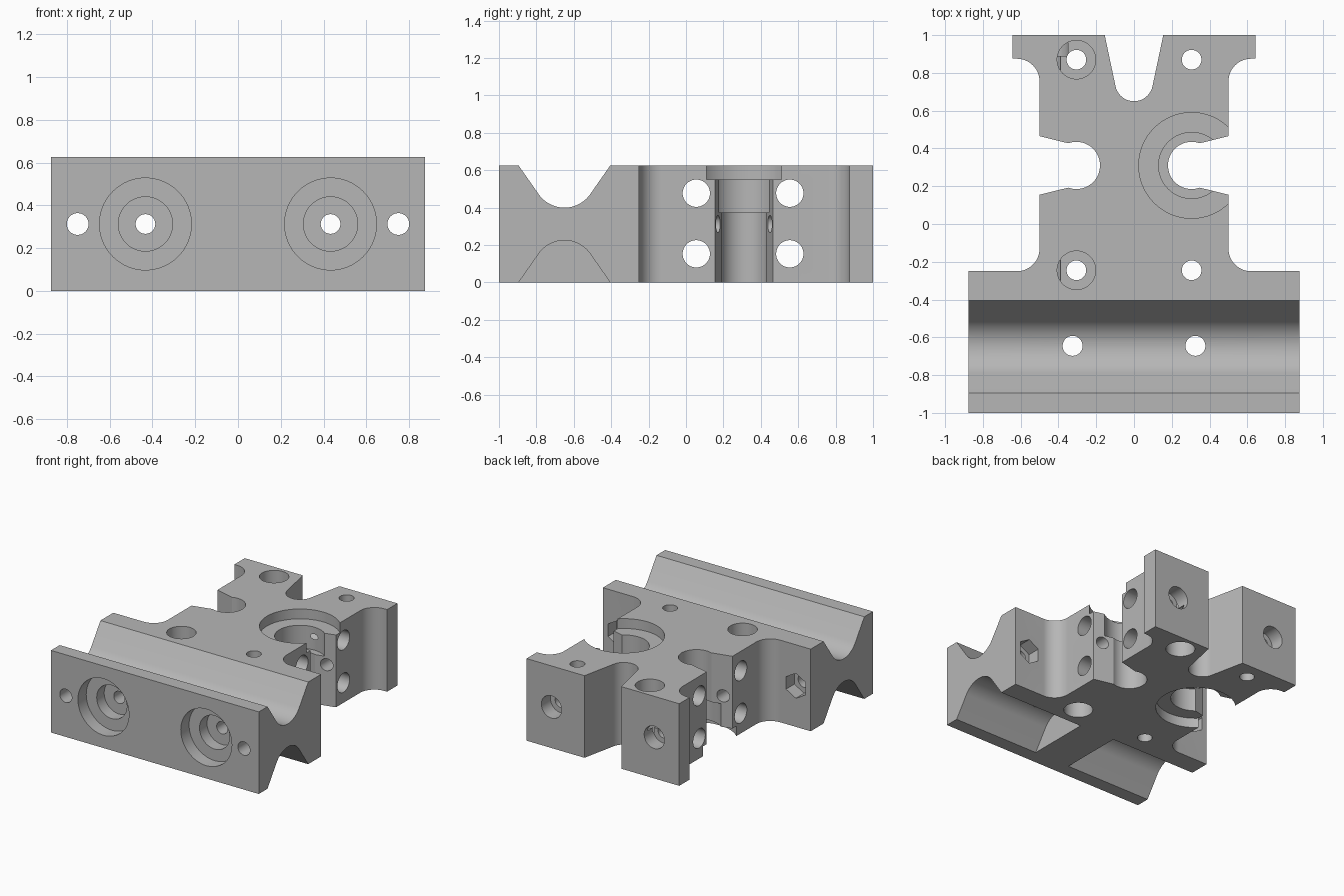
import bpy, bmesh
from math import sin, cos, radians, pi
from mathutils import Matrix, Vector

if "Cube" in bpy.data.objects:
    bpy.data.objects.remove(bpy.data.objects["Cube"])

H = 0.625      # plate thickness
MID = H / 2

grey = bpy.data.materials.new("plain grey")
grey.use_nodes = True
grey.diffuse_color = (0.47, 0.47, 0.47, 1)
grey.node_tree.nodes["Principled BSDF"].inputs["Base Color"].default_value = grey.diffuse_color


def arc(cx, cy, r, start, end, n=16):
    angles = [radians(start + (end - start) * i / n) for i in range(n + 1)]
    return [(cx + r * cos(a), cy + r * sin(a)) for a in angles]


def finish(bm, name):
    bmesh.ops.recalc_face_normals(bm, faces=bm.faces)
    mesh = bpy.data.meshes.new(name)
    bm.to_mesh(mesh)
    bm.free()
    mesh.materials.append(grey)
    ob = bpy.data.objects.new(name, mesh)
    bpy.context.collection.objects.link(ob)
    return ob


def prism(name, points, vector):
    """Extrude a closed loop of 3D points along a vector."""
    bm = bmesh.new()
    face = bm.faces.new([bm.verts.new(p) for p in points])
    top = bmesh.ops.extrude_face_region(bm, geom=[face])["geom"]
    bmesh.ops.translate(bm, vec=vector, verts=[v for v in top if isinstance(v, bmesh.types.BMVert)])
    return finish(bm, name)


def rod(name, start, end, r, sides=48):
    """Cylinder between two points."""
    a, b = Vector(start), Vector(end)
    d = b - a
    bm = bmesh.new()
    turn = d.to_track_quat('Z', 'Y').to_matrix().to_4x4()
    bmesh.ops.create_cone(bm, cap_ends=True, segments=sides, radius1=r, radius2=r, depth=d.length,
                          matrix=Matrix.Translation((a + b) / 2) @ turn)
    return finish(bm, name)


# Plan outline: one half, then mirrored
half = [(0.875, -1), (0.875, -0.25)]
half += arc(0.62, -0.13, 0.12, 270, 180)
half += [(0.5, 0.155)] + arc(0.305, 0.31, 0.125, 290, 70, 40) + [(0.5, 0.465)]
half += arc(0.62, 0.755, 0.12, 180, 90)
half += [(0.643, 0.875), (0.643, 1), (0.155, 1)]
half += arc(0, 0.75, 0.1, -11, -90)
outline = half + [(-x, y) for x, y in reversed(half[:-1])]
body = prism("bracket_body", [(x, y, 0) for x, y in outline], (0, 0, H))

cutters = []


def cut(ob):
    ob.hide_render = True
    cutters.append(ob)


# Rounded V grooves across the front block, the lower one split by a bridge
slope = 0.245 / 0.225 * 0.1
groove = [(-0.65 - 0.245 - slope * 0.64, H + 0.1)]
groove += arc(-0.65, 0.4 + 0.168, 0.168, 215, 325, 24)
groove += [(-0.65 + 0.245 + slope * 0.64, H + 0.1)]
cut(prism("upper_groove", [(-1, y, z) for y, z in groove], (2, 0, 0)))
for x in (-1, 0.15):
    cut(prism("lower_groove", [(x, y, H - z) for y, z in groove], (0.85, 0, 0)))

# Features repeated by a half turn about the long axis
for s in (1, -1):
    def p(x, y, z):
        return (s * x, y, MID + s * (z - MID))

    # Stepped round recesses around the side notch
    cut(rod("notch_recess", p(0.305, 0.31, 0.55), p(0.305, 0.31, 0.8), 0.28, 64))
    cut(rod("notch_step", p(0.305, 0.31, 0.375), p(0.305, 0.31, 0.7), 0.175))

    # Vertical screw holes with counterbores
    for y in (0.87, -0.245):
        cut(rod("screw_hole", p(0.305, y, -0.1), p(0.305, y, 0.8), 0.052, 32))
        cut(rod("screw_counterbore", p(0.305, y, -0.1), p(0.305, y, 0.3), 0.102))
    cut(rod("groove_hole", p(0.325, -0.645, -0.1), p(0.325, -0.645, 0.8), 0.053, 32))

    # Long holes with stepped front pockets and back sockets
    cut(rod("long_hole", p(0.433, -1.1, MID), p(0.433, 1.1, MID), 0.046, 32))
    cut(rod("front_pocket", p(0.433, -1.1, MID), p(0.433, -0.9, MID), 0.215, 64))
    cut(rod("front_pocket_step", p(0.433, -1.1, MID), p(0.433, -0.81, MID), 0.127))
    cut(rod("back_socket", p(0.433, 1.1, MID), p(0.433, 0.89, MID), 0.085))

    # Outer bolt holes with hexagonal nut pockets
    cut(rod("bolt_hole", p(0.75, -1.1, MID), p(0.75, -0.1, MID), 0.051, 32))
    hexagon = [(0.75 * s + 0.095 * sin(i * pi / 3), -0.35, MID + 0.095 * cos(i * pi / 3))
               for i in range(6)]
    cut(prism("nut_pocket", hexagon, (0, 0.2, 0)))

# Cross holes through the neck
for y in (0.055, 0.555):
    for z in (0.153, 0.477):
        cut(rod("cross_hole", (-0.8, y, z), (0.8, y, z), 0.073))

# Apply all cuts, then drop the cutters
bpy.context.view_layer.objects.active = body
for ob in cutters:
    mod = body.modifiers.new(ob.name, 'BOOLEAN')
    mod.operation = 'DIFFERENCE'
    mod.solver = 'EXACT'
    mod.object = ob
    bpy.ops.object.modifier_apply(modifier=mod.name)
for ob in cutters:
    bpy.data.objects.remove(ob)

bpy.ops.object.select_all(action='DESELECT')
body.select_set(True)
bpy.ops.object.shade_smooth_by_angle(angle=radians(30))
